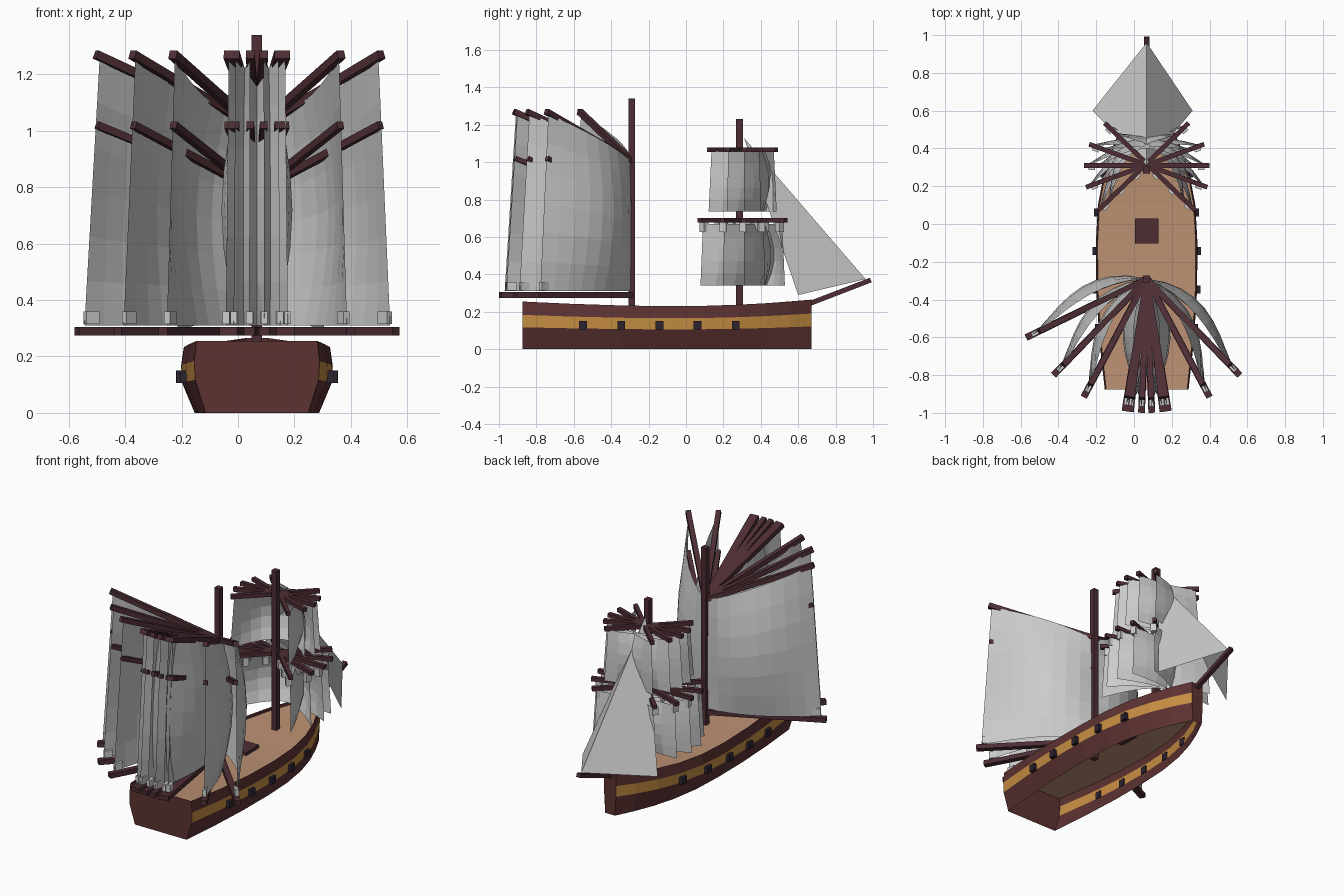
import bpy, bmesh
from math import sin, pi, radians
from mathutils import Vector, Matrix

if "Cube" in bpy.data.objects:
    bpy.data.objects.remove(bpy.data.objects["Cube"])

CX = 0.067                       # ship centreline
AFT_Y, FORE_Y = -0.29, 0.285     # mast positions


def material(name, rgb):
    m = bpy.data.materials.new(name)
    m.diffuse_color = (*rgb, 1)
    m.use_nodes = True
    m.node_tree.nodes["Principled BSDF"].inputs["Base Color"].default_value = m.diffuse_color
    return m


RED = material("hull_red", (0.11, 0.032, 0.032))
GOLD = material("band_gold", (0.57, 0.27, 0.055))
DECK = material("deck_wood", (0.5, 0.28, 0.17))
WOOD = material("dark_wood", (0.075, 0.027, 0.034))
CLOTH = material("sail_cloth", (0.86, 0.89, 0.86))
BLACK = material("port_black", (0.025, 0.017, 0.03))


def make_mesh(name, verts, faces, mats, ids=None):
    me = bpy.data.meshes.new(name)
    me.from_pydata(verts, [], faces)
    for m in mats:
        me.materials.append(m)
    for p, i in zip(me.polygons, ids or []):
        p.material_index = i
    return me


def place(name, me, loc=(0, 0, 0), turn=0):
    ob = bpy.data.objects.new(name, me)
    ob.location = loc
    ob.rotation_euler.z = radians(turn)
    bpy.context.collection.objects.link(ob)
    return ob


def box_mesh(name, centre, size, mat):
    bm = bmesh.new()
    bmesh.ops.create_cube(bm, size=1, matrix=Matrix.Translation(centre) @ Matrix.Diagonal((*size, 1)))
    me = bpy.data.meshes.new(name)
    bm.to_mesh(me)
    bm.free()
    me.materials.append(mat)
    return me


def beam_mesh(name, a, b, w, h):
    """Square spar from a to b, w wide and h deep."""
    a, b = Vector(a), Vector(b)
    d = b - a
    me = box_mesh(name, (0, 0, 0), (w, d.length, h), WOOD)
    rot = d.to_track_quat('Y', 'Z').to_matrix().to_4x4()
    me.transform(Matrix.Translation((a + b) / 2) @ rot)
    return me


def sheet_mesh(name, fn, nu, nv):
    """Sail cloth: a grid over u, v in 0..1."""
    verts = [fn(i / nu, j / nv) for j in range(nv + 1) for i in range(nu + 1)]
    faces = [(j * (nu + 1) + i, j * (nu + 1) + i + 1, (j + 1) * (nu + 1) + i + 1, (j + 1) * (nu + 1) + i)
             for j in range(nv) for i in range(nu)]
    return make_mesh(name, verts, faces, [CLOTH])


# Hull: stations of (y, half beam, rail height), open underneath
STATIONS = [(-0.875, 0.222, 0.255), (-0.62, 0.25, 0.243), (-0.35, 0.267, 0.234), (-0.1, 0.269, 0.23),
            (0.1, 0.258, 0.232), (0.28, 0.224, 0.238), (0.43, 0.172, 0.246), (0.56, 0.108, 0.256), (0.67, 0.042, 0.265)]
LEVELS = [(0, 0.82), (0.46, 0.985), (0.72, 1.0), (1, 0.965)]   # height and beam fractions
verts, faces, ids, deck = [], [], [], []
for y, b, h in STATIONS:
    ring = [(b * f, h * t) for t, f in LEVELS]
    verts += [(CX - x, y, z) for x, z in ring] + [(CX + x, y, z) for x, z in reversed(ring)]
    deck += [(CX - b * 0.965, y, h - 0.022), (CX + b * 0.965, y, h - 0.022)]
last = 8 * (len(STATIONS) - 1)
for s in range(0, last, 8):
    for k in (0, 1, 2, 4, 5, 6):
        faces.append((s + k, s + 8 + k, s + 9 + k, s + 1 + k))
        ids.append(1 if k in (1, 5) else 0)
faces += [tuple(range(8)), tuple(range(last + 7, last - 1, -1))]   # transom and stem
ids += [0, 0]
place("hull", make_mesh("hull", verts, faces, [RED, GOLD], ids))
place("deck", make_mesh("deck", deck, [(i, i + 1, i + 3, i + 2) for i in range(0, len(deck) - 2, 2)], [DECK]))


def half_beam(y):
    for (y0, b0, _), (y1, b1, _) in zip(STATIONS, STATIONS[1:]):
        if y0 <= y <= y1:
            return b0 + (b1 - b0) * (y - y0) / (y1 - y0)


# Gun ports and deck hatch
for i in range(5):
    y = -0.55 + 0.204 * i
    for side in (-1, 1):
        x = CX + side * (half_beam(y) + 0.004)
        place("gun_port", box_mesh("gun_port", (x, y, 0.128), (0.028, 0.042, 0.045), BLACK))
place("hatch", box_mesh("hatch", (CX, -0.037, 0.216), (0.125, 0.13, 0.026), WOOD))

# Masts and bowsprit
place("aft_mast", box_mesh("aft_mast", (CX, AFT_Y, 0.755), (0.037, 0.037, 1.17), WOOD))
place("fore_mast", box_mesh("fore_mast", (CX, FORE_Y, 0.7), (0.037, 0.037, 1.06), WOOD))
place("bowsprit", beam_mesh("bowsprit", (CX, 0.63, 0.232), (CX, 0.988, 0.37), 0.028, 0.026))

# Aft fore-and-aft sail, repeated at each swing position
boom = beam_mesh("boom", (0, 0, 0.29), (0, -0.71, 0.29), 0.036, 0.03)
gaff = beam_mesh("gaff", (0, 0, 1.005), (0, -0.635, 1.27), 0.03, 0.03)
batten = beam_mesh("batten", (0, 0, 0.785), (0, -0.63, 1.02), 0.026, 0.026)
tie = box_mesh("clew_tie", (0, -0.652, 0.337), (0.024, 0.05, 0.045), CLOTH)


def aft_sail(side):
    def fn(u, v):
        r = u * (0.68 - 0.06 * v)
        z = 0.31 + v * (0.69 + 0.26 * u)
        belly = 0.115 * sin(pi * u ** 0.85) * (0.5 + 0.5 * sin(pi * v))
        return side * belly, -r, z
    return sheet_mesh("aft_sail", fn, 8, 6)


cloths = {s: aft_sail(s) for s in (-1, 1)}
# (swing angle, belly side); the inner pairs fill towards the centreline
SWINGS = [(-64, -1), (-44, -1), (-28, -1), (-9.3, 1), (-7, 1), (-2.2, -1),
          (2.2, 1), (7, -1), (9.3, -1), (28, 1), (44, 1)]
for swing, side in SWINGS:
    for name, me in (("boom", boom), ("gaff", gaff), ("batten", batten), ("clew_tie", tie),
                     ("aft_sail", cloths[side])):
        place(name, me, (CX, AFT_Y, 0), swing)


# Square sails on the fore mast, repeated at each brace angle
def square_rig(name, z, half, top_w, low_w, z_top, z_low, n_ties):
    yard = beam_mesh(name + "_yard", (-half, 0.025, z), (half, 0.025, z), 0.025, 0.025)

    def fn(u, v):
        w = low_w + (top_w - low_w) * v
        belly = 0.14 * sin(pi * u) * (0.65 + 0.35 * sin(pi * v))
        return (2 * u - 1) * w, 0.025 + belly, z_low + (z_top - z_low) * v

    parts = [("_yard", yard), ("_sail", sheet_mesh(name + "_sail", fn, 8, 5))]
    for i in range(n_ties):
        x = (top_w - 0.015) * (2 * i / (n_ties - 1) - 1)
        parts.append(("_tie", box_mesh(name + "_tie", (x, 0.018, z_top - 0.018), (0.035, 0.035, 0.05), CLOTH)))
    for brace in (-44, -20, 0, 20, 44):
        for part, me in parts:
            place(name + part, me, (CX, FORE_Y, 0), brace)


square_rig("lower", 0.69, 0.333, 0.305, 0.325, 0.67, 0.34, 6)
square_rig("upper", 1.067, 0.26, 0.24, 0.262, 1.058, 0.735, 0)

# Jib, set to both sides of the same stay
head, tack = (CX, 0.31, 1.13), (CX, 0.96, 0.375)
for name, clew in (("jib_left", (-0.22, 0.6, 0.29)), ("jib_right", (0.31, 0.6, 0.29))):
    place(name, make_mesh(name, [head, tack, clew], [(0, 1, 2)], [CLOTH]))

# Consistent outward normals on the solid parts
for me in bpy.data.meshes:
    if "sail" in me.name or "jib" in me.name or "deck" in me.name:
        continue
    bm = bmesh.new()
    bm.from_mesh(me)
    bmesh.ops.recalc_face_normals(bm, faces=bm.faces)
    bm.to_mesh(me)
    bm.free()
